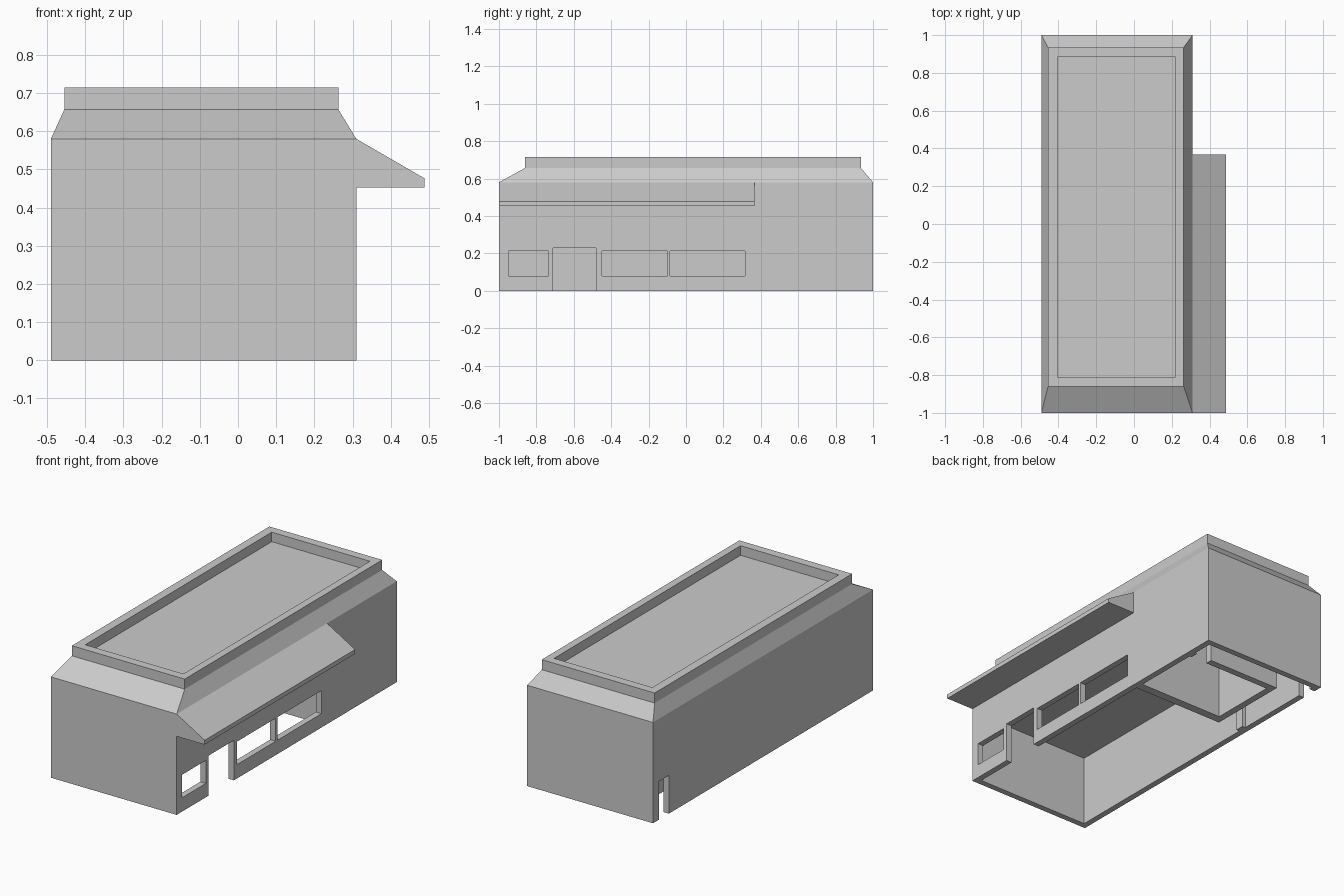
import bpy, bmesh

if "Cube" in bpy.data.objects:
    bpy.data.objects.remove(bpy.data.objects["Cube"])


def make_object(name, bm):
    bmesh.ops.recalc_face_normals(bm, faces=bm.faces)
    mesh = bpy.data.meshes.new(name)
    bm.to_mesh(mesh)
    bm.free()
    ob = bpy.data.objects.new(name, mesh)
    bpy.context.collection.objects.link(ob)
    return ob


def box(name, x0, x1, y0, y1, z0, z1):
    bm = bmesh.new()
    bmesh.ops.create_cube(bm, size=1)
    for v in bm.verts:
        v.co.x = x1 if v.co.x > 0 else x0
        v.co.y = y1 if v.co.y > 0 else y0
        v.co.z = z1 if v.co.z > 0 else z0
    return make_object(name, bm)


def cut(target, *dims):
    cutter = box("opening_cutter", *dims)
    cutter.hide_render = True
    cutter.hide_set(True)
    mod = target.modifiers.new("opening", 'BOOLEAN')
    mod.object = cutter
    mod.operation = 'DIFFERENCE'
    mod.solver = 'EXACT'


# Building shell: stacked rectangles from inner ceiling, round the wall base, up to the roof tray
T = 0.035
CEILING = 0.41
OUTER = (-0.49, 0.31, -1.0, 1.0)
INNER = (-0.49 + T, 0.31 - T, -1 + T, 1 - T)
UPPER = (-0.455, 0.263, -0.86, 0.935)
TRAY = (-0.405, 0.22, -0.81, 0.885)
levels = [(INNER, CEILING), (INNER, 0), (OUTER, 0), (OUTER, 0.58),
          (UPPER, 0.657), (UPPER, 0.715), (TRAY, 0.715), (TRAY, 0.66)]
bm = bmesh.new()
rings = []
for (x0, x1, y0, y1), z in levels:
    rings.append([bm.verts.new((x, y, z)) for x, y in ((x0, y0), (x1, y0), (x1, y1), (x0, y1))])
for a, b in zip(rings, rings[1:]):
    for i in range(4):
        j = (i + 1) % 4
        bm.faces.new((a[i], a[j], b[j], b[i]))
bm.faces.new(rings[0])
bm.faces.new(rings[-1])
shell = make_object("building_shell", bm)

# Shop windows and doorway in the right wall
for y0, y1 in ((-0.95, -0.735), (-0.45, -0.1), (-0.085, 0.315)):
    cut(shell, 0.2, 0.4, y0, y1, 0.08, 0.212)
cut(shell, 0.2, 0.4, -0.71, -0.48, -0.1, 0.23)
# Back doorway in the left wall
cut(shell, -0.6, -0.4, 0.855, 0.945, -0.1, 0.22)

# Sloped awning, extruded along the right wall
bm = bmesh.new()
profile = ((0.31, 0.58), (0.488, 0.477), (0.488, 0.452), (0.31, 0.452))
face = bm.faces.new([bm.verts.new((x, -1, z)) for x, z in profile])
ext = bmesh.ops.extrude_face_region(bm, geom=[face])
bmesh.ops.translate(bm, vec=(0, 1.367, 0), verts=[g for g in ext["geom"] if isinstance(g, bmesh.types.BMVert)])
make_object("awning", bm)

# Inner room partitions
cross_wall = box("cross_partition", INNER[0], INNER[1], 0.35, 0.40, 0, CEILING)
cut(cross_wall, -0.435, -0.31, 0.3, 0.45, -0.1, 0.23)
rear_wall = box("rear_partition", -0.31, INNER[1], 0.80, 0.84, 0, CEILING)
cut(rear_wall, 0.157, 0.262, 0.75, 0.9, -0.1, 0.23)
box("side_partition", -0.31, -0.27, 0.40, 0.80, 0, CEILING)
